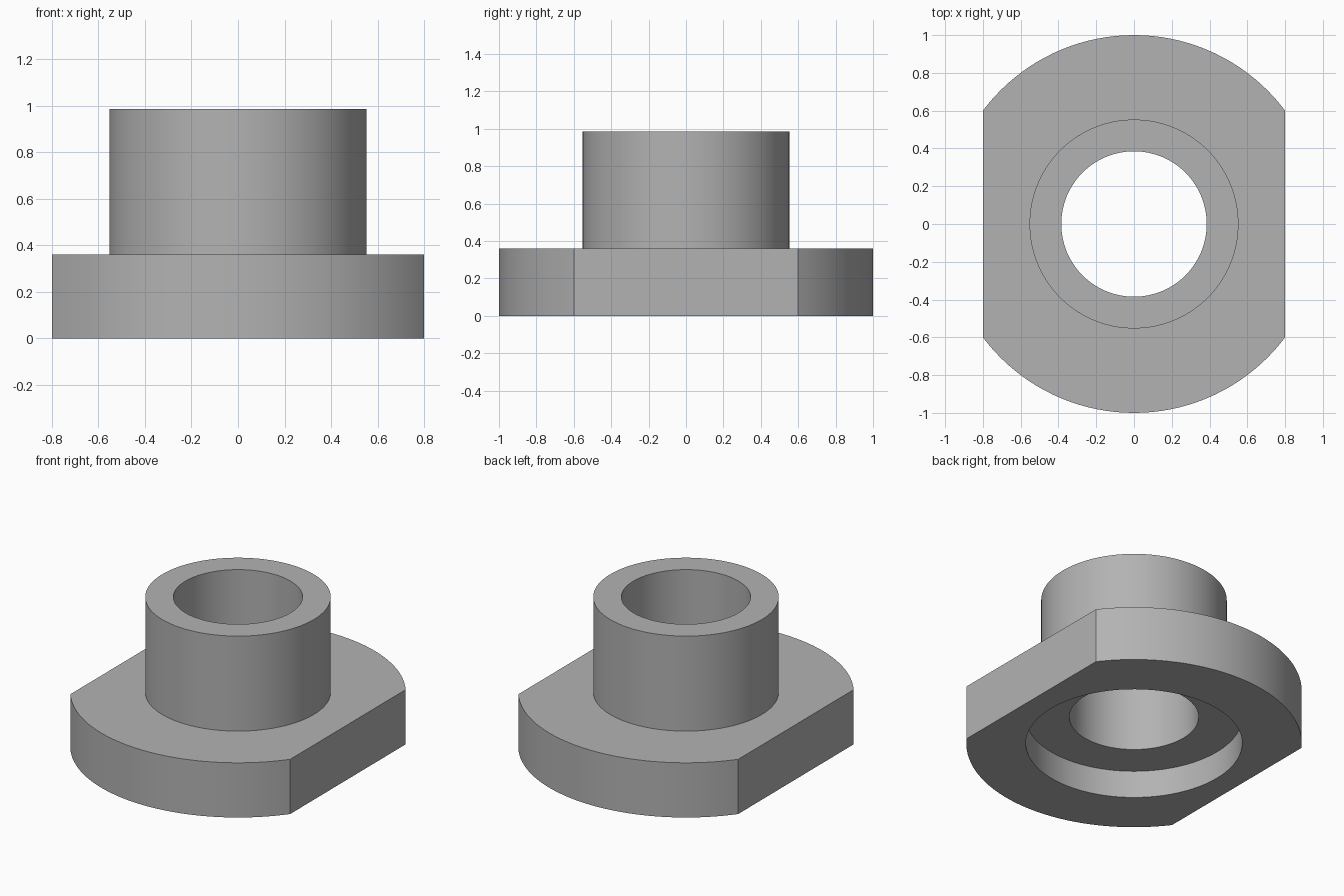
import bpy, bmesh, math
from mathutils import Vector

cube = bpy.data.objects.get("Cube")
if cube:
    bpy.data.objects.remove(cube, do_unlink=True)

BORE_R, TUBE_R, RECESS_R, FLANGE_R = 0.385, 0.553, 0.645, 1.0
RECESS_Z, FLANGE_Z, TOP_Z = 0.18, 0.36, 0.985
FLAT_X = 0.8
STEPS = 128

# Plain grey material
grey = bpy.data.materials.new("grey metal")
grey.use_nodes = True
colour = (0.45, 0.45, 0.45, 1)
grey.diffuse_color = colour
grey.node_tree.nodes["Principled BSDF"].inputs["Base Color"].default_value = colour

# Closed half section: flange, tube, bore and underside recess
profile = [
    (FLANGE_R, 0), (FLANGE_R, FLANGE_Z), (TUBE_R, FLANGE_Z), (TUBE_R, TOP_Z),
    (BORE_R, TOP_Z), (BORE_R, RECESS_Z), (RECESS_R, RECESS_Z), (RECESS_R, 0),
]
bm = bmesh.new()
verts = [bm.verts.new((r, 0, z)) for r, z in profile]
edges = [bm.edges.new((a, b)) for a, b in zip(verts, verts[1:] + verts[:1])]
bmesh.ops.spin(bm, geom=verts + edges, cent=(0, 0, 0), axis=(0, 0, 1),
               angle=math.tau, steps=STEPS, use_merge=False)
bmesh.ops.remove_doubles(bm, verts=bm.verts[:], dist=1e-4)

# Two parallel flats on the flange
for side in (1, -1):
    cut = bmesh.ops.bisect_plane(
        bm, geom=bm.verts[:] + bm.edges[:] + bm.faces[:], dist=1e-5,
        plane_co=Vector((side * FLAT_X, 0, 0)), plane_no=Vector((side, 0, 0)),
        clear_outer=True)
    rim = [e for e in cut["geom_cut"] if isinstance(e, bmesh.types.BMEdge)]
    bmesh.ops.contextual_create(bm, geom=rim)

bmesh.ops.recalc_face_normals(bm, faces=bm.faces[:])
mesh = bpy.data.meshes.new("flanged_bushing")
bm.to_mesh(mesh)
bm.free()
mesh.materials.append(grey)

bushing = bpy.data.objects.new("flanged_bushing", mesh)
bpy.context.collection.objects.link(bushing)
bpy.context.view_layer.objects.active = bushing
bushing.select_set(True)
bpy.ops.object.shade_smooth_by_angle(angle=math.radians(30))
